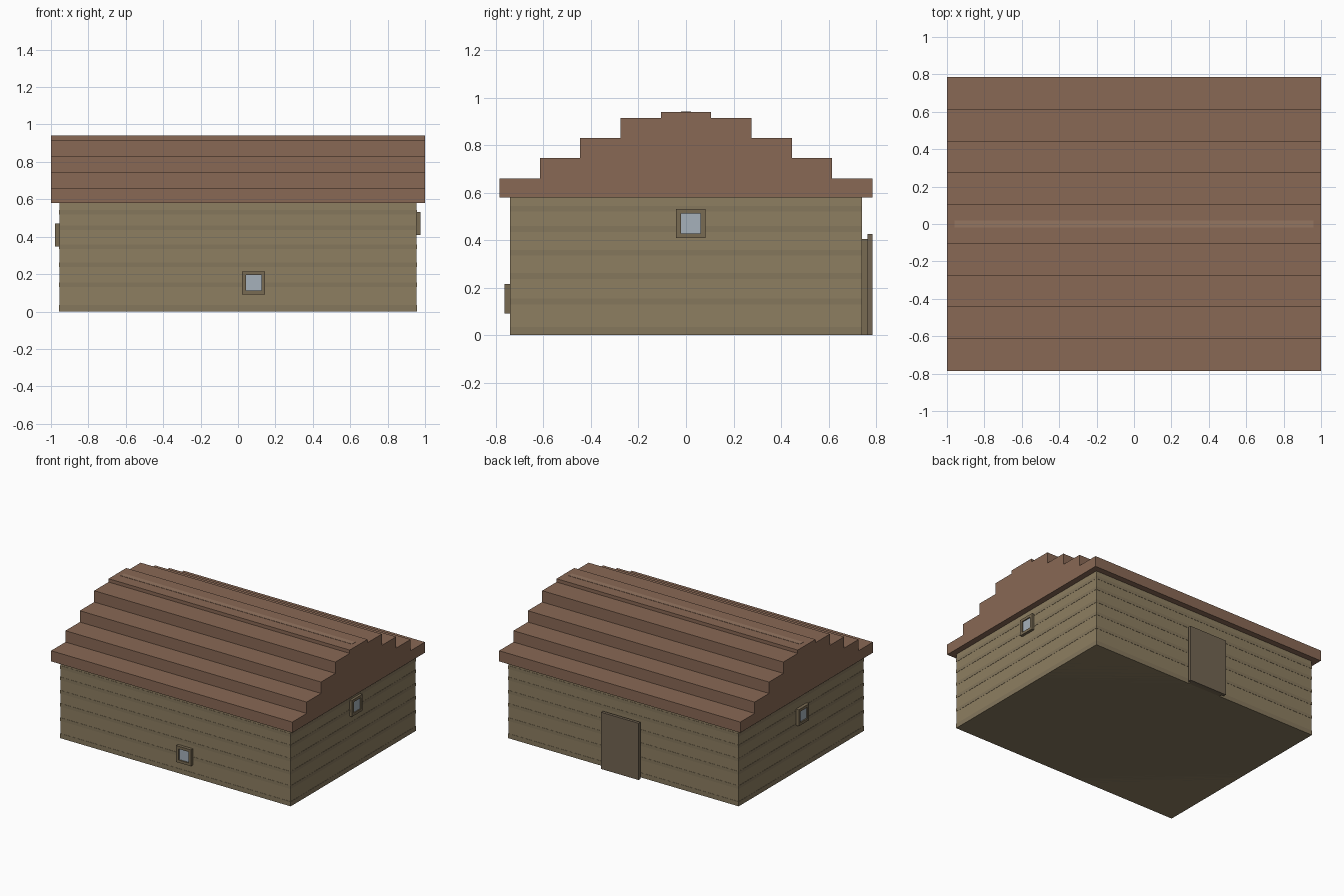
import bpy, bmesh

if "Cube" in bpy.data.objects:
    bpy.data.objects.remove(bpy.data.objects["Cube"])


def material(name, rgb):
    m = bpy.data.materials.new(name)
    m.diffuse_color = (*rgb, 1)
    m.use_nodes = True
    m.node_tree.nodes["Principled BSDF"].inputs["Base Color"].default_value = m.diffuse_color
    return m


WALL = material("wall_wood", (0.27, 0.21, 0.12))
BAND = material("dark_wall_wood", (0.235, 0.185, 0.108))
ROOF = material("roof_wood", (0.25, 0.14, 0.09))
RIDGE = material("ridge_wood", (0.30, 0.18, 0.12))
FRAME = material("frame_wood", (0.19, 0.145, 0.085))
DOOR = material("door_wood", (0.17, 0.13, 0.085))
GLASS = material("glass", (0.38, 0.44, 0.50))


def finish(name, bm, mat):
    bmesh.ops.recalc_face_normals(bm, faces=bm.faces)
    me = bpy.data.meshes.new(name)
    bm.to_mesh(me)
    bm.free()
    me.materials.append(mat)
    ob = bpy.data.objects.new(name, me)
    bpy.context.collection.objects.link(ob)
    return ob


def add_box(bm, lo, hi):
    for v in bmesh.ops.create_cube(bm, size=1)["verts"]:
        v.co = [(a + b) / 2 + c * (b - a) for a, b, c in zip(lo, hi, v.co)]


def box(name, lo, hi, mat):
    bm = bmesh.new()
    add_box(bm, lo, hi)
    return finish(name, bm, mat)


# Walls, with slightly darker horizontal plank bands
WX, WY, WZ = 0.955, 0.74, 0.58
box("walls", (-WX, -WY, 0), (WX, WY, WZ), WALL)
bm = bmesh.new()
e = 0.0015
for z in (0.0, 0.13, 0.237, 0.335, 0.435, 0.52):
    h = 0.035 if z == 0 else 0.024
    add_box(bm, (-WX - e, -WY - e, z), (WX + e, WY + e, z + h))
finish("plank_bands", bm, BAND)

# Stepped roof: one gable profile extruded along x
steps = [(0.785, 0.58, 0.66), (0.615, 0.66, 0.745), (0.445, 0.745, 0.83),
         (0.275, 0.83, 0.915), (0.105, 0.915, 0.94)]
right = [(y, z) for y, z0, z1 in steps for z in (z0, z1)]
profile = right + [(-y, z) for y, z in reversed(right)]
bm = bmesh.new()
face = bm.faces.new([bm.verts.new((-1, y, z)) for y, z in profile])
ext = bmesh.ops.extrude_face_region(bm, geom=[face], use_keep_orig=True)
for v in ext["geom"]:
    if isinstance(v, bmesh.types.BMVert):
        v.co.x = 1
finish("stepped_roof", bm, ROOF)
box("ridge_beam", (-0.96, -0.02, 0.90), (0.96, 0.02, 0.942), RIDGE)


# Windows: square frame ring around recessed glass, along an axis and side
def window(name, axis, side, face, depth, u, z, size=0.123, rim=0.02):
    def span(d0, d1, u0, u1, z0, z1):
        d = sorted((side * (face + d0), side * (face + d1)))
        if axis == "x":
            return (d[0], u0, z0), (d[1], u1, z1)
        return (u0, d[0], z0), (u1, d[1], z1)

    r = size / 2
    i = r - rim
    bm = bmesh.new()
    for u0, u1, z0, z1 in ((-r, r, i, r), (-r, r, -r, -i),
                           (-r, -i, -i, i), (i, r, -i, i)):
        add_box(bm, *span(-0.01, depth, u + u0, u + u1, z + z0, z + z1))
    finish(name + "_frame", bm, FRAME)
    box(name + "_glass",
        *span(-0.01, depth * 0.6, u - i, u + i, z - i, z + i), GLASS)


window("front_window", "y", -1, WY, 0.024, 0.083, 0.153)
window("right_window", "x", 1, WX, 0.02, 0.02, 0.47)
window("left_window", "x", -1, WX, 0.024, 0.0, 0.408)

# Back door: backing slab and taller outer panel
box("door_backing", (-0.137, WY - 0.01, 0), (0.137, 0.765, 0.405), FRAME)
box("door_panel", (-0.157, 0.763, 0), (0.157, 0.785, 0.425), DOOR)
